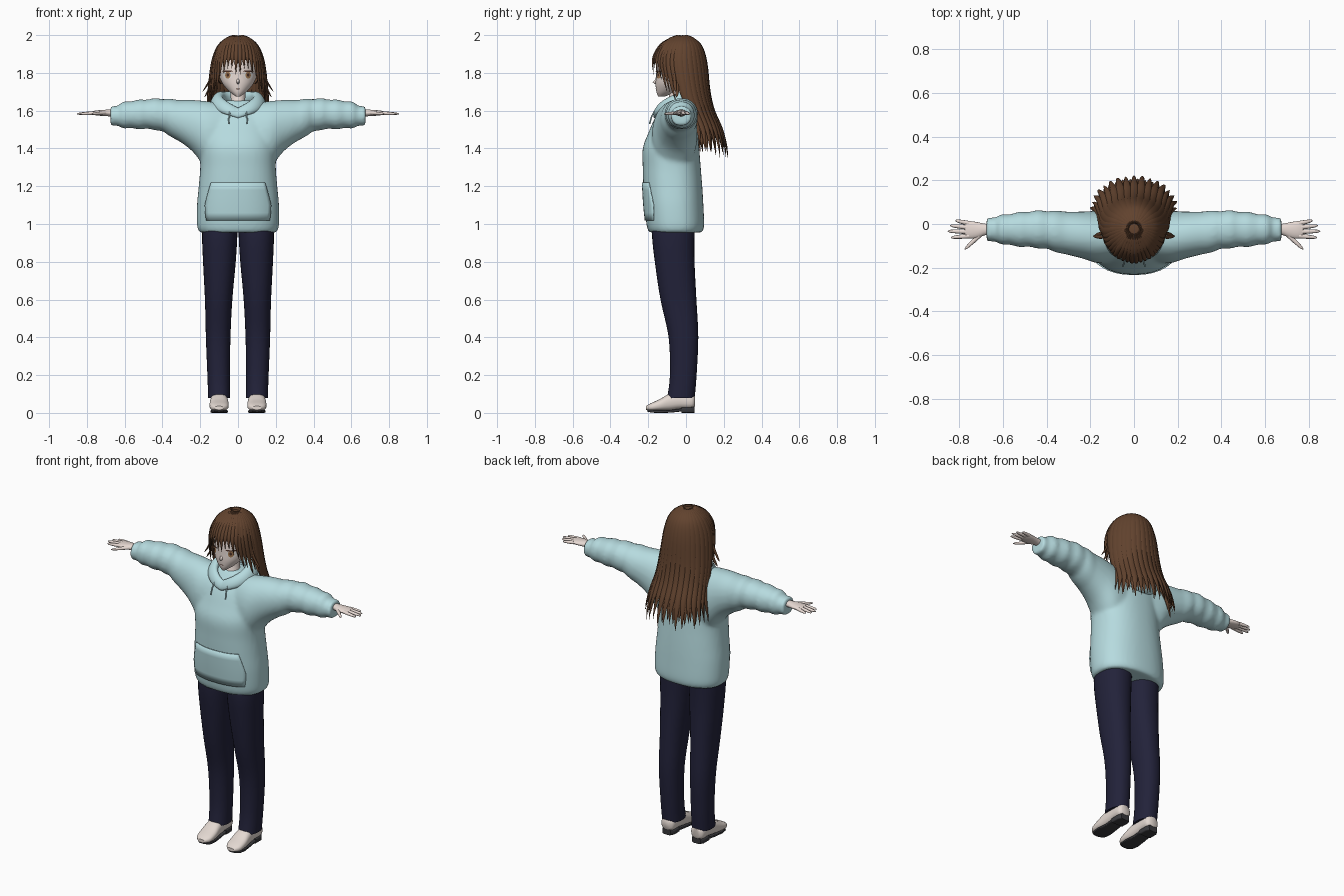
import bpy, bmesh, math
from math import sin, cos, pi, radians
from mathutils import Vector as V

cube = bpy.data.objects.get("Cube")
if cube:
    bpy.data.objects.remove(cube, do_unlink=True)
made = []


def material(name, *rgb):
    m = bpy.data.materials.new(name)
    m.use_nodes = True
    m.diffuse_color = (*rgb, 1)
    bsdf = next(n for n in m.node_tree.nodes if n.type == "BSDF_PRINCIPLED")
    bsdf.inputs["Base Color"].default_value = (*rgb, 1)
    return m


hair_m = material("brown hair", .12, .055, .027)
skin_m = material("pale skin", .85, .74, .69)
knit_m = material("light blue knit", .47, .71, .74)
denim_m = material("dark navy cloth", .016, .016, .042)
shoe_m = material("cream leather", .77, .69, .64)
sole_m = material("dark rubber", .04, .04, .045)
white_m = material("eye white", .88, .85, .82)
iris_m = material("amber iris", .38, .2, .09)
line_m = material("dark lash", .07, .03, .02)


def spline(rows, steps=4):
    """Catmull-Rom smoothing of rows of numbers."""
    rows = [V(r) for r in rows]
    out = []
    for i in range(len(rows) - 1):
        a, b, c, d = rows[max(i - 1, 0)], rows[i], rows[i + 1], rows[min(i + 2, len(rows) - 1)]
        for k in range(steps):
            t = k / steps
            out.append(b + (c - a) * (t / 2) + (2 * a - 5 * b + 4 * c - d) * (t * t / 2)
                       + (3 * b - a - 3 * c + d) * (t ** 3 / 2))
    return out + [rows[-1]]


def loft(bm, rings, sides=24, power=2, closed=False):
    """Skin a run of (centre, half-axis, half-axis) sections."""
    def s(q):
        return math.copysign(abs(q) ** (2 / power), q)
    loops = []
    for c, u, v in rings:
        angles = [2 * pi * k / sides for k in range(sides)]
        loops.append([bm.verts.new(V(c) + V(u) * s(cos(a)) + V(v) * s(sin(a))) for a in angles])
    pairs = list(zip(loops, loops[1:])) + ([(loops[-1], loops[0])] if closed else [])
    for a, b in pairs:
        for k in range(sides):
            j = (k + 1) % sides
            bm.faces.new((a[k], a[j], b[j], b[k]))
    if not closed:
        bm.faces.new(loops[0][::-1])
        bm.faces.new(loops[-1])


def finish(bm, name, mat, mirror=False):
    bmesh.ops.recalc_face_normals(bm, faces=bm.faces[:])
    me = bpy.data.meshes.new(name)
    bm.to_mesh(me)
    bm.free()
    me.materials.append(mat)
    ob = bpy.data.objects.new(name, me)
    bpy.context.collection.objects.link(ob)
    if mirror:
        ob.modifiers.new("mirror", "MIRROR").use_mirror_merge = False
    made.append(ob)
    return ob


def ball(bm, centre, radii):
    verts = bmesh.ops.create_uvsphere(bm, u_segments=32, v_segments=20, radius=1)["verts"]
    for v in verts:
        v.co = V(centre) + V(a * b for a, b in zip(v.co, radii))


def flat_ring(z, rx, y0, y1, cx=0):
    return (cx, (y0 + y1) / 2, z), (rx, 0, 0), (0, (y1 - y0) / 2, 0)


# Hoodie: torso and sleeves fused into one soft surface
TORSO = spline([(.955, .203, -.195, .085), (.99, .217, -.208, .096), (1.1, .217, -.22, .092),
                (1.2, .208, -.226, .086), (1.3, .2, -.229, .078), (1.4, .2, -.229, .07),
                (1.48, .195, -.2, .062), (1.56, .18, -.165, .055), (1.62, .14, -.12, .045),
                (1.655, .08, -.09, .02)])
SLEEVE = spline([(.06, 1.45, .19, -.06, .11), (.16, 1.47, .18, -.06, .12), (.24, 1.52, .137, -.05, .107),
                 (.32, 1.55, .107, -.04, .097), (.42, 1.58, .085, -.025, .087),
                 (.52, 1.58, .077, -.025, .079), (.61, 1.577, .068, -.025, .066),
                 (.635, 1.573, .053, -.025, .055), (.675, 1.572, .054, -.025, .056)])
bm = bmesh.new()
loft(bm, [flat_ring(*r) for r in TORSO], 48, 2.3)
for side in (1, -1):
    rings = []
    for x, cz, hz, cy, hy in SLEEVE:
        fold = 1 + (.05 * sin(x * 75) if .34 < x < .62 else 0)
        rings.append(((side * x, cy, cz), (0, hy * fold, 0), (0, 0, hz * fold)))
    loft(bm, rings, 32, 2.1)
hoodie = finish(bm, "hoodie_body", knit_m)
fuse = hoodie.modifiers.new("fuse", "REMESH")
fuse.mode, fuse.voxel_size, fuse.use_smooth_shade = "VOXEL", .011, True
relax = hoodie.modifiers.new("relax", "SMOOTH")
relax.factor, relax.iterations = .5, 6

# Hood: rolled collar dipping to a V in front, with a bag at the back
bm = bmesh.new()
rings = []
for k in range(48):
    a = 2 * pi * k / 48
    lift = min(1, abs(sin(a / 2)) * 1.25)
    out = V((sin(a), -cos(a), 0))
    centre = V((.112 * sin(a), -.05 - .105 * cos(a), 1.588 + .072 * lift))
    rings.append((centre, out * (.018 + .017 * lift) - V((0, 0, .016)), (0, 0, .022 + .016 * lift)))
loft(bm, rings, 16, closed=True)
ball(bm, (0, .055, 1.58), (.13, .05, .1))
finish(bm, "hood", knit_m)

# Front pocket laid on the hoodie
bm = bmesh.new()
rows = [(1.02, .165), (1.06, .17), (1.1, .172), (1.14, .163), (1.18, .152), (1.22, .14)]
grid = [[bm.verts.new((w * (k / 10 - 1), -.4, z)) for k in range(21)] for z, w in rows]
for a, b in zip(grid, grid[1:]):
    for k in range(20):
        bm.faces.new((a[k], a[k + 1], b[k + 1], b[k]))
pocket = finish(bm, "front_pocket", knit_m)
wrap = pocket.modifiers.new("wrap", "SHRINKWRAP")
wrap.target, wrap.wrap_method, wrap.wrap_mode = hoodie, "PROJECT", "ABOVE_SURFACE"
wrap.use_project_y, wrap.use_positive_direction, wrap.offset = True, True, .003
pocket.modifiers.new("thickness", "SOLIDIFY").thickness = .008
pocket.modifiers["thickness"].offset = 0

# Drawstrings
bm = bmesh.new()
loft(bm, [((x, y, z), (.004, 0, 0), (0, .004, 0)) for x, y, z in
          [(.042, -.165, 1.6), (.047, -.182, 1.57), (.05, -.193, 1.53)]], 8)
finish(bm, "drawstrings", knit_m, True)

# Trousers
bm = bmesh.new()
LEG = spline([(1.08, .001, .18, -.17, .05), (.95, .003, .19, -.18, .045), (.8, .012, .185, -.165, .045),
              (.6, .03, .175, -.135, .055), (.4, .04, .17, -.092, .065), (.2, .043, .162, -.085, .056),
              (.078, .042, .158, -.1, .046)])
loft(bm, [flat_ring(z, (x1 - x0) / 2, y0, y1, (x0 + x1) / 2) for z, x0, x1, y0, y1 in LEG], 32, 2.2)
finish(bm, "trouser_legs", denim_m, True)


# Shoes with soles and heels
def foot_loft(name, mat, rows, power):
    bm = bmesh.new()
    loft(bm, [((.1, y, (z0 + z1) / 2), (hx, 0, 0), (0, 0, (z1 - z0) / 2))
              for y, hx, z0, z1 in rows], 24, power)
    finish(bm, name, mat, True)


foot_loft("shoes", shoe_m, spline([(.048, .026, .035, .09), (.03, .042, .022, .1), (-.03, .044, .02, .11),
                                   (-.09, .047, .012, .1), (-.14, .051, .01, .072),
                                   (-.185, .046, .01, .052), (-.213, .022, .016, .036)]), 2.5)
foot_loft("soles", sole_m, [(-.02, .038, .008, .024), (-.08, .04, .001, .016), (-.14, .047, 0, .015),
                            (-.18, .042, .001, .016), (-.203, .022, .006, .02)], 6)
foot_loft("heels", sole_m, [(.045, .028, 0, .035), (.025, .04, 0, .03), (-.025, .04, 0, .03)], 6)

# Hands: palm, four spread fingers and a thumb
bm = bmesh.new()
loft(bm, [((x, y, 1.588), (0, w, 0), (0, 0, t)) for x, y, w, t in spline(
    [(.64, -.025, .026, .02), (.68, -.025, .026, .018), (.715, -.028, .036, .016),
     (.75, -.027, .04, .013), (.775, -.026, .034, .008)])], 20)
FINGERS = [((.755, .003), (.818, .016)), ((.765, -.015), (.842, -.007)), ((.765, -.035), (.853, -.033)),
           ((.755, -.055), (.838, -.062)), ((.7, -.045), (.775, -.116))]
for a, b in FINGERS:
    a, b = V((*a, 1.588)), V((*b, 1.583))
    across = (b - a).cross(V((0, 0, 1))).normalized()
    loft(bm, [(a.lerp(b, t), across * r, (0, 0, r * .9)) for t, r in
              [(0, .011), (.5, .0095), (.85, .007), (.96, .004), (1, .001)]], 10)
finish(bm, "hands", skin_m, True)

# Head and neck
HEAD = spline([(1.676, .012, -.148, -.11), (1.7, .045, -.157, -.05), (1.74, .08, -.161, 0),
               (1.78, .098, -.16, .05), (1.83, .105, -.157, .07), (1.9, .098, -.14, .07),
               (1.96, .05, -.09, .03)], 5)
bm = bmesh.new()
loft(bm, [flat_ring(*r) for r in HEAD], 32)
loft(bm, [((0, -.045, 1.74), (.04, 0, 0), (0, .042, 0)), ((0, -.05, 1.65), (.038, 0, 0), (0, .042, 0)),
          ((0, -.06, 1.58), (.075, 0, 0), (0, .075, 0))], 24)
loft(bm, [((0, -.15, 1.757), (.013, 0, 0), (0, 0, .02)), ((0, -.165, 1.753), (.007, 0, 0), (0, 0, .011)),
          ((0, -.177, 1.75), (.001, 0, 0), (0, 0, .001))], 12)
finish(bm, "head_and_neck", skin_m)


def face_y(x, z):
    for a, b in zip(HEAD, HEAD[1:]):
        if a[0] <= z <= b[0]:
            _, rx, y0, y1 = a.lerp(b, (z - a[0]) / (b[0] - a[0]))
            return (y0 + y1) / 2 - (y1 - y0) / 2 * max(0, 1 - (x / rx) ** 2) ** .5
    return -.15


def face_patch(name, mat, cx, cz, rx, rz, off, mirror=True):
    """Thin oval following the face."""
    bm = bmesh.new()
    bmesh.ops.create_circle(bm, cap_ends=True, cap_tris=True, segments=20, radius=1)
    bmesh.ops.subdivide_edges(bm, edges=bm.edges[:], cuts=2, use_grid_fill=True)
    for v in bm.verts:
        x, z = cx + v.co.x * rx, cz + v.co.y * rz
        v.co = (x, face_y(x, z) - off, z)
    finish(bm, name, mat, mirror)


face_patch("eye_whites", white_m, .055, 1.788, .025, .021, .002)
face_patch("irises", iris_m, .054, 1.788, .014, .019, .004)
face_patch("pupils", line_m, .054, 1.789, .006, .009, .005)
face_patch("eyelashes", line_m, .056, 1.809, .03, .004, .006)
face_patch("mouth", line_m, 0, 1.715, .014, .002, .002, False)

# Hair: scalp cap covered by tapering locks
HAIR = spline([(1.99, .025, -.02, .025), (1.975, .06, -.022, .06), (1.935, .102, -.03, .108),
               (1.85, .133, -.035, .138), (1.7, .152, -.012, .132), (1.6, .16, .02, .125),
               (1.5, .18, .06, .13), (1.4, .2, .068, .15), (1.33, .2, .075, .145)], 5)


def strand(bm, pts, sides, width, thick=.011):
    n = len(pts) - 1
    rings = []
    for i, (p, s) in enumerate(zip(pts, sides)):
        along = (pts[min(i + 1, n)] - pts[max(i - 1, 0)]).normalized()
        taper = max(.04, 1 - (i / n) ** 4)
        w = width * taper * min(1, .12 + i / 8)
        rings.append((p, s * w, along.cross(s).normalized() * thick * taper))
    loft(bm, rings, 8)


def lock(bm, degrees, end, width, scale=1):
    a = radians(degrees)
    rows = [r for r in HAIR if r[0] >= end]
    pts = [V((rx * sin(a) * scale, cy + ry * cos(a) * scale, z)) for z, rx, cy, ry in rows]
    sides = [V((rx * cos(a), -ry * sin(a), 0)).normalized() for z, rx, cy, ry in rows]
    strand(bm, pts, sides, width)


bm = bmesh.new()
ball(bm, (0, -.03, 1.845), (.134, .14, .146))
hidden = [f for f in bm.faces if f.calc_center_median().z < (1.86 if f.calc_center_median().y < -.07 else 1.74)]
bmesh.ops.delete(bm, geom=hidden, context="FACES")
finish(bm, "hair_cap", hair_m)

bm = bmesh.new()
for k in range(17):
    lock(bm, -88 + 11 * k, 1.34 + .035 * (k * 5 % 3) / 2 + .0006 * abs(k - 8) ** 2, .026)
for k in range(16):
    lock(bm, -82.5 + 11 * k, 1.37 + .02 * (k % 2), .032, .92)
finish(bm, "back_hair", hair_m)

bm = bmesh.new()
for side in (1, -1):
    for angle, end in [(97, 1.64), (106, 1.66), (115, 1.65), (124, 1.68), (132, 1.7)]:
        lock(bm, side * angle, end, .021)
    for path in ([(.13, -.06, 1.83), (.15, -.06, 1.76), (.188, -.055, 1.7)],
                 [(.13, -.04, 1.8), (.152, -.045, 1.72), (.178, -.05, 1.67)]):
        pts = spline([(side * x, y, z) for x, y, z in path])
        strand(bm, pts, [V((0, 1, 0))] * len(pts), .014, .006)
finish(bm, "side_hair", hair_m)

bm = bmesh.new()
for k, end in enumerate([1.75, 1.78, 1.8, 1.82, 1.785, 1.77, 1.81, 1.8, 1.79, 1.75]):
    lock(bm, 139 + 9.1 * k, end, .018, 1.03)
for k in range(7):
    lock(bm, 144 + 12 * k, 1.83, .021)
finish(bm, "fringe", hair_m)

# Smooth shading that keeps hard edges
bpy.ops.object.select_all(action="DESELECT")
for ob in made:
    ob.select_set(True)
bpy.context.view_layer.objects.active = made[0]
bpy.ops.object.shade_smooth_by_angle(angle=radians(45))
